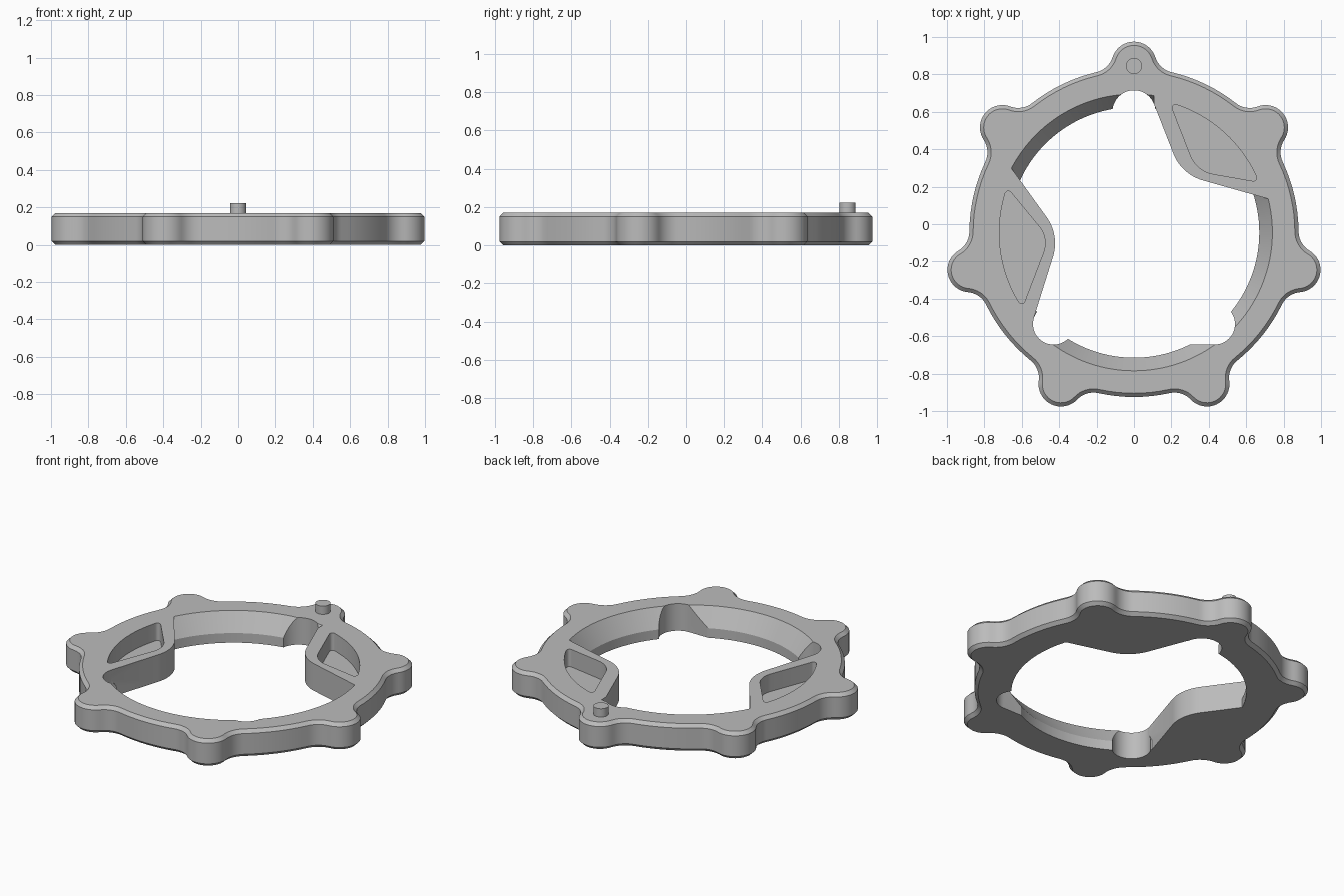
import bpy, bmesh
from math import sin, cos, atan2, hypot, acos, radians, tau, pi
from mathutils import Vector

if "Cube" in bpy.data.objects:
    bpy.data.objects.remove(bpy.data.objects["Cube"], do_unlink=True)

H = 0.17            # ring thickness
CY = -0.045         # ring centre on y
LOBES = 7
RING_R, LOBE_R, LOBE_DIST, FILLET = 0.88, 0.12, 0.90, 0.12
CHAMFER = 0.02

grey = bpy.data.materials.new("grey_metal")
grey.use_nodes = True
colour = (0.5, 0.5, 0.5, 1)
grey.diffuse_color = colour
grey.node_tree.nodes["Principled BSDF"].inputs["Base Color"].default_value = colour


def arc(cx, cy, r, a, b, n):
    return [(cx + r * cos(a + (b - a) * i / n), cy + r * sin(a + (b - a) * i / n))
            for i in range(n + 1)]


def rounded(corners, n=12):
    """Polygon from (x, y, radius) corners; radius 0 keeps the point."""
    pts = []
    for i, (x, y, r) in enumerate(corners):
        p = Vector((x, y))
        if not r:
            pts.append((x, y))
            continue
        u = (Vector(corners[i - 1][:2]) - p).normalized()
        v = (Vector(corners[(i + 1) % len(corners)][:2]) - p).normalized()
        half = acos(u.dot(v)) / 2
        c = p + (u + v).normalized() * (r / sin(half))
        s, e = p + u * (r / (sin(half) / cos(half))) - c, p + v * (r / (sin(half) / cos(half))) - c
        a = atan2(s.y, s.x)
        d = (atan2(e.y, e.x) - a + pi) % tau - pi
        pts += arc(c.x, c.y, r, a, a + d, n)
    return pts


def loft(name, layers):
    """Closed solid through stacked outlines, given as (z, points)."""
    bm = bmesh.new()
    loops = [[bm.verts.new((x, y, z)) for x, y in pts] for z, pts in layers]
    n = len(loops[0])
    for lo, hi in zip(loops, loops[1:]):
        for i in range(n):
            j = (i + 1) % n
            bm.faces.new((lo[i], lo[j], hi[j], hi[i]))
    bm.faces.new(loops[0][::-1])
    bm.faces.new(loops[-1])
    bmesh.ops.recalc_face_normals(bm, faces=bm.faces)
    me = bpy.data.meshes.new(name)
    bm.to_mesh(me)
    bm.free()
    me.materials.append(grey)
    ob = bpy.data.objects.new(name, me)
    bpy.context.collection.objects.link(ob)
    return ob


def prism(name, pts, z0=-0.1, z1=H + 0.1):
    return loft(name, [(z0, pts), (z1, pts)])


def cut(target, tool):
    mod = target.modifiers.new("cut", "BOOLEAN")
    mod.operation = "DIFFERENCE"
    mod.solver = "EXACT"
    mod.object = tool
    bpy.context.view_layer.objects.active = target
    bpy.ops.object.modifier_apply(modifier=mod.name)
    bpy.data.objects.remove(tool, do_unlink=True)


def lobed_outline(inset):
    """Round rim with evenly spaced lobes blended in by concave fillets."""
    R, r, f = RING_R - inset, LOBE_R - inset, FILLET + inset
    a, c = R + f, r + f
    phi = acos((a * a + LOBE_DIST ** 2 - c * c) / (2 * a * LOBE_DIST))
    fx, fy = a * cos(phi), a * sin(phi)
    psi = atan2(fy, fx - LOBE_DIST)
    into = atan2(fy, LOBE_DIST - fx)
    local = arc(fx, -fy, f, pi - phi, into, 8)[:-1]
    local += arc(LOBE_DIST, 0, r, -psi, psi, 18)[:-1]
    local += arc(fx, fy, f, -into, phi - pi, 8)[:-1]
    local += arc(0, 0, R, phi, tau / LOBES - phi, 8)[:-1]
    pts = []
    for k in range(LOBES):
        t = pi / 2 + tau * k / LOBES
        pts += [(x * cos(t) - y * sin(t), x * sin(t) + y * cos(t) + CY) for x, y in local]
    return pts


# Lobed rim with chamfered top and bottom edges
full, inset = lobed_outline(0), lobed_outline(CHAMFER)
ring = loft("lobed_ring", [(0, inset), (CHAMFER, full), (H - CHAMFER, full), (H, inset)])


# Central opening: straight at the bottom, flaring towards the top
def circle(r):
    return arc(0, CY, r, 0, tau, 128)[:-1]


slope = 0.07 / 0.11
hole = loft("opening", [(-0.1, circle(0.67)), (0.06, circle(0.67)),
                        (H + 0.05, circle(0.67 + slope * (H - 0.01)))])

# The two pads are left standing inside the opening
right_pad = rounded([(0.107, 1, 0), (0.107, 0.642, 0), (0.254, 0.266, 0.24),
                     (0.70, 0.14, 0), (1, 0.055, 0), (1, 1, 0)])
left_pad = rounded([(-1, 0.776, 0), (-0.397, -0.06, 0.24), (-0.535, -0.5, 0),
                    (-0.535, -0.66, 0), (-1, -0.66, 0)])
for pts in (right_pad, left_pad):
    cut(hole, prism("pad", pts, -0.3, H + 0.3))
cut(ring, hole)

# Rounded notches around the opening, one with a straight run-out
for x, y, r in ((0, 0.6, 0.115), (-0.43, -0.535, 0.11), (0.43, -0.535, 0.11)):
    cut(ring, prism("notch", arc(x, y, r, 0, tau, 48)[:-1]))
cut(ring, prism("run_out", [(0.3, -0.645), (0.43, -0.645), (0.43, -0.5), (0.3, -0.5)]))


# Blind pockets in the pads
def pocket(a, b, inner):
    outer = arc(0, CY, 0.72, radians(a), radians(b), 16)
    tips = [(x, y, 0.018 if i in (0, 16) else 0) for i, (x, y) in enumerate(outer)]
    cut(ring, prism("pocket", rounded(tips + [inner], 10), 0.06))


pocket(22, 74.5, (0.335, 0.283, 0.16))
pocket(160.5, 214, (-0.455, -0.076, 0.14))

# Locating pin on the rear lobe
pin = prism("locating_pin", arc(0, 0.845, 0.043, 0, tau, 32)[:-1], H - 0.02, 0.222)

bpy.ops.object.select_all(action="DESELECT")
for ob in (ring, pin):
    ob.select_set(True)
bpy.context.view_layer.objects.active = ring
bpy.ops.object.shade_smooth_by_angle(angle=radians(25))
